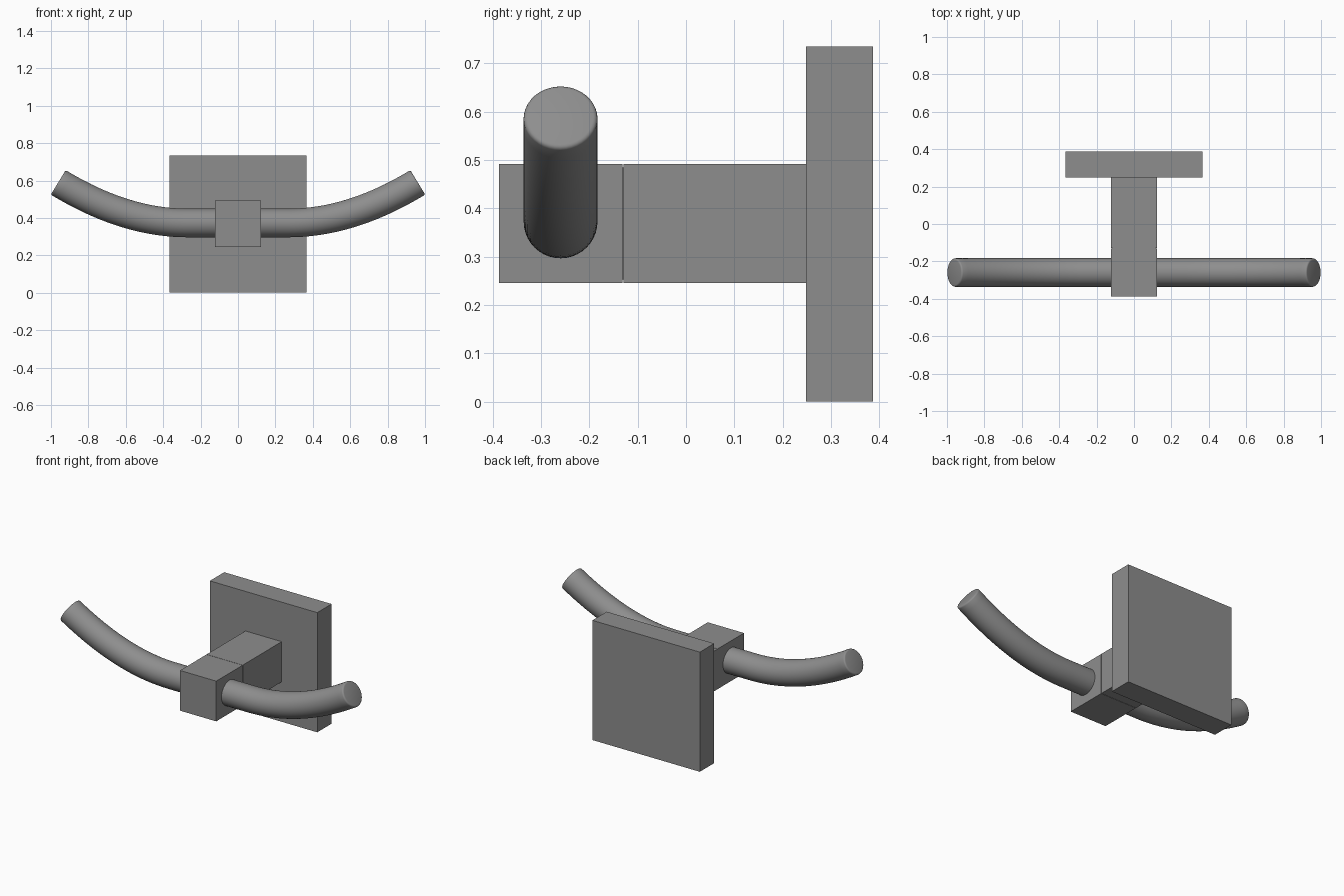
import bpy, bmesh, math
from mathutils import Vector

if "Cube" in bpy.data.objects:
    bpy.data.objects.remove(bpy.data.objects["Cube"])

# Dark grey finish
grey = bpy.data.materials.new("dark_grey")
grey.diffuse_color = (0.27, 0.27, 0.27, 1)
grey.use_nodes = True
grey.node_tree.nodes["Principled BSDF"].inputs["Base Color"].default_value = grey.diffuse_color


def add_object(name, bm):
    """Turn a bmesh into a linked object with the grey finish."""
    me = bpy.data.meshes.new(name)
    bm.to_mesh(me)
    bm.free()
    me.materials.append(grey)
    ob = bpy.data.objects.new(name, me)
    bpy.context.collection.objects.link(ob)
    return ob


def box(name, x, y, z):
    """Box from (min, max) ranges on each axis."""
    bm = bmesh.new()
    bmesh.ops.create_cube(bm, size=1)
    for v in bm.verts:
        v.co = [r[0] if c < 0 else r[1] for c, r in zip(v.co, (x, y, z))]
    return add_object(name, bm)


# Wall plate, stem and front block with a hairline seam between them
box("wall_plate", (-0.365, 0.365), (0.248, 0.387), (0, 0.735))
box("stem", (-0.123, 0.123), (-0.129, 0.25), (0.245, 0.492))
box("seam_core", (-0.115, 0.115), (-0.14, -0.12), (0.253, 0.484))
box("front_block", (-0.123, 0.123), (-0.387, -0.131), (0.245, 0.492))

# Hook bar: round section swept along a straight run and an upward bend
R, SIDES, STEPS, Y = 0.0765, 40, 20, -0.2595
BEVEL = 0.009
a, b, c = Vector((0.27, 0.373)), Vector((0.605, 0.373)), Vector((0.961, 0.590))
rings = [(Vector((0, a.y)), Vector((1, 0)), R)]
for i in range(STEPS + 1):
    t = i / STEPS
    p = a * (1 - t) ** 2 + b * 2 * t * (1 - t) + c * t * t
    d = ((b - a) * (1 - t) + (c - b) * t).normalized()
    rings.append((p, d, R))
# Rounded rim at the tip
p, d, _ = rings.pop()
for k in range(4):
    u = k / 3 * math.pi / 2
    rings.append((p - d * BEVEL * (1 - math.sin(u)), d, R - BEVEL * (1 - math.cos(u))))

bm = bmesh.new()
loops = []
for p, d, r in rings:
    loop = []
    for s in range(SIDES):
        w = 2 * math.pi * s / SIDES
        o = r * math.sin(w)
        loop.append(bm.verts.new((p.x - d.y * o, Y + r * math.cos(w), p.y + d.x * o)))
    loops.append(loop)
for l0, l1 in zip(loops, loops[1:]):
    for s in range(SIDES):
        n = (s + 1) % SIDES
        bm.faces.new((l0[s], l0[n], l1[n], l1[s]))
cap = bm.faces.new(loops[-1])
bmesh.ops.recalc_face_normals(bm, faces=bm.faces)
cap.normal_update()
if cap.normal.x < 0:
    bmesh.ops.reverse_faces(bm, faces=bm.faces)
bar = add_object("hook_bar", bm)
bar.modifiers.new("mirror", 'MIRROR').use_axis[0] = True

bpy.context.view_layer.objects.active = bar
bar.select_set(True)
bpy.ops.object.shade_smooth_by_angle(angle=math.radians(35))
